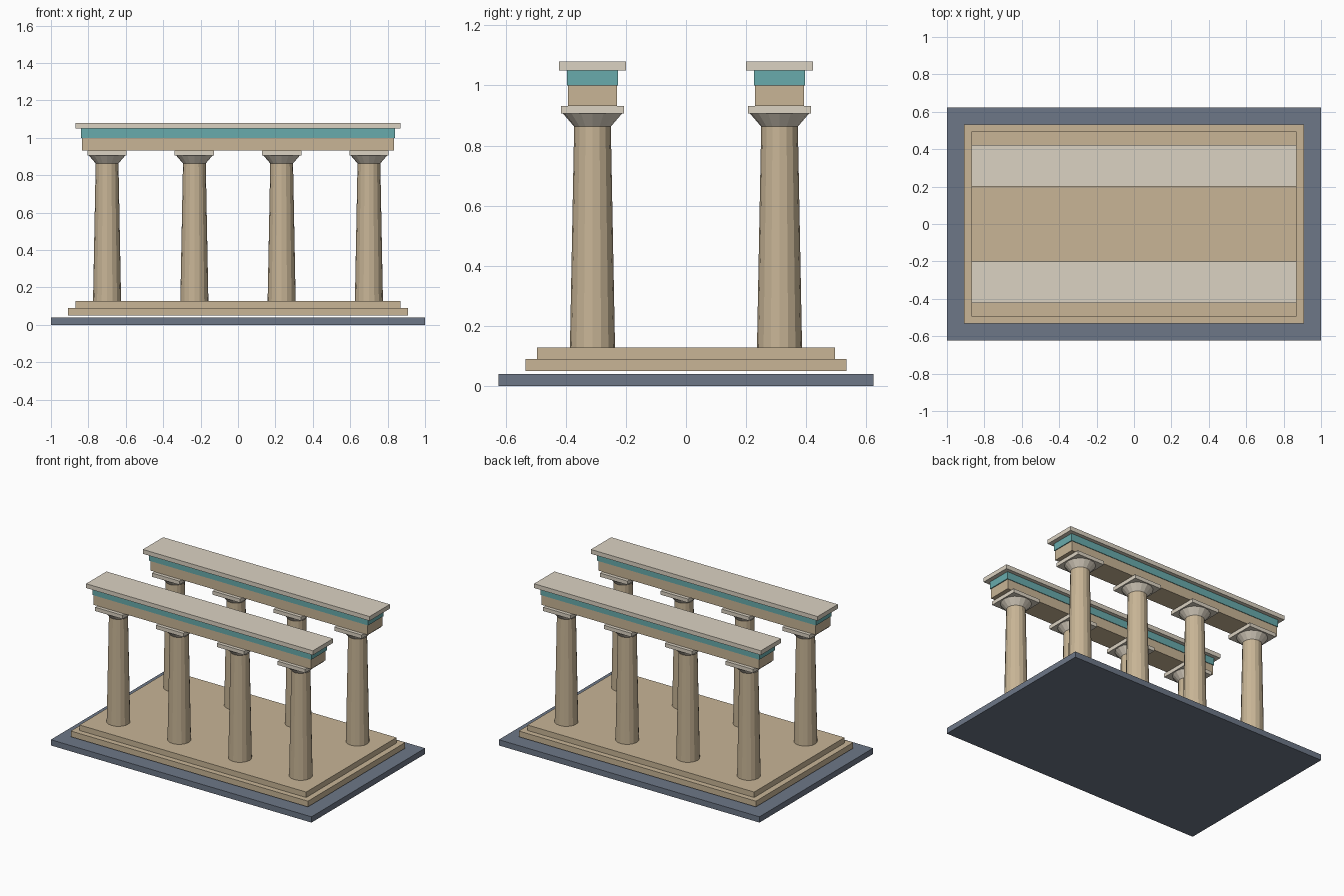
import bpy

if "Cube" in bpy.data.objects:
    bpy.data.objects.remove(bpy.data.objects["Cube"], do_unlink=True)


def material(name, rgb):
    # 8-bit display colour converted to linear
    lin = [((c / 255 + 0.055) / 1.055) ** 2.4 for c in rgb] + [1.0]
    m = bpy.data.materials.new(name)
    m.use_nodes = True
    m.diffuse_color = lin
    bsdf = m.node_tree.nodes["Principled BSDF"]
    bsdf.inputs["Base Color"].default_value = lin
    bsdf.inputs["Roughness"].default_value = 0.8
    return m


SLATE = material("slate", (109, 119, 135))
SAND = material("sandstone", (200, 181, 150))
PALE = material("pale stone", (219, 210, 194))
TEAL = material("teal paint", (104, 171, 172))


def finish(name, mat):
    ob = bpy.context.object
    ob.name = ob.data.name = name
    ob.data.materials.append(mat)
    return ob


def block(name, mat, hx, hy, z0, z1, x=0, y=0):
    """Box given by half sizes and its bottom and top heights."""
    bpy.ops.mesh.primitive_cube_add(size=2, location=(x, y, (z0 + z1) / 2))
    ob = finish(name, mat)
    ob.scale = (hx, hy, (z1 - z0) / 2)
    bpy.ops.object.transform_apply(location=False, rotation=False, scale=True)


def taper(name, mat, r0, r1, z0, z1, x, y):
    """Faceted round frustum."""
    bpy.ops.mesh.primitive_cone_add(vertices=16, radius1=r0, radius2=r1,
                                    depth=z1 - z0, location=(x, y, (z0 + z1) / 2))
    finish(name, mat)


# Ground slab and stepped platform
block("ground_slab", SLATE, 1.0, 0.623, 0, 0.04)
block("lower_step", SAND, 0.91, 0.533, 0.05, 0.09)
block("upper_step", SAND, 0.87, 0.495, 0.09, 0.128)

for side, y in (("front", -0.311), ("back", 0.311)):
    # Row of columns with capitals
    for i in range(4):
        x = -0.7 + i * 1.4 / 3
        tag = f"{side}_{i + 1}"
        taper("column_" + tag, SAND, 0.075, 0.061, 0.128, 0.863, x, y)
        taper("capital_" + tag, PALE, 0.061, 0.098, 0.863, 0.906, x, y)
        block("abacus_" + tag, PALE, 0.105, 0.105, 0.906, 0.932, x, y)
    # Beam resting on the row
    block("architrave_" + side, SAND, 0.834, 0.081, 0.932, 1.0, y=y)
    block("frieze_" + side, TEAL, 0.84, 0.085, 1.0, 1.05, y=y)
    block("cornice_" + side, PALE, 0.87, 0.111, 1.05, 1.08, y=y)
